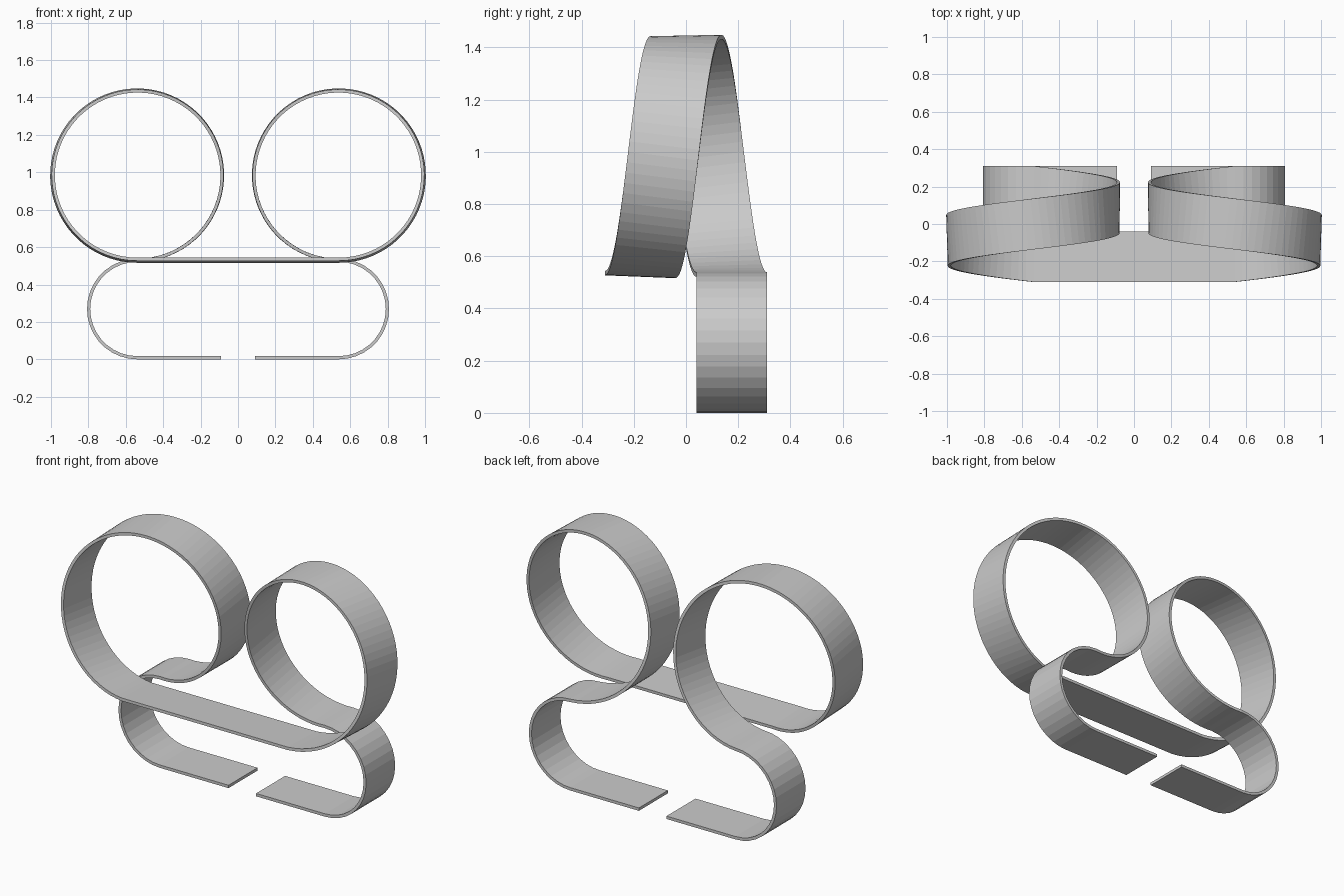
import bpy, bmesh
from math import sin, cos, pi, atan2

if "Cube" in bpy.data.objects:
    bpy.data.objects.remove(bpy.data.objects["Cube"])

WIDTH, THICK = 0.27, 0.017
YB = 0.175                       # centre line of the back ribbon; the front strip is at -YB
CX = 0.538                       # centre of both curls
Z0, Z1, Z2 = 0.0085, 0.53, 1.437 # foot, strip and loop-top heights
r, R = (Z1 - Z0) / 2, (Z2 - Z1) / 2
ROLL = 0.04                      # slight tilt gained along the loop
SLOPE = atan2(2 * YB, 2 * pi * R)
N_SMALL, N_LOOP = 18, 72

# Path of the right half: x, y, z, heading in the xz plane, sideways skew, roll
path = [(0.09, YB, Z0, 0, 0, 0)]
for i in range(N_SMALL + 1):     # small curl of the foot
    a = pi * i / N_SMALL
    path.append((CX + r * sin(a), YB, Z0 + r - r * cos(a), a, 0, 0))
for i in range(1, N_LOOP + 1):   # big loop sliding from back to front
    t = i / N_LOOP
    p = 2 * pi * t
    skew = SLOPE * min(1, 12 * t, 12 * (1 - t))
    path.append((CX - R * sin(p), YB - 2 * YB * t, Z1 + R - R * cos(p), pi - p, skew, ROLL * t))
path.append((0, -YB, Z1, -pi, 0, ROLL))   # middle of the front strip

# Sweep a flat rectangular section along the path
bm = bmesh.new()
rings = []
for x, y, z, a, skew, roll in path:
    ring = []
    for u, v in ((-1, -1), (1, -1), (1, 1), (-1, 1)):
        w = u * WIDTH / 2
        n = v * THICK / 2 + w * roll
        s = w * sin(skew)
        ring.append(bm.verts.new((x + s * cos(a) - n * sin(a),
                                  y + w * cos(skew) - v * THICK / 2 * roll,
                                  z + s * sin(a) + n * cos(a))))
    rings.append(ring)
for A, B in zip(rings, rings[1:]):
    for k in range(4):
        j = (k + 1) % 4
        bm.faces.new((A[k], A[j], B[j], B[k]))
bm.faces.new(rings[0])           # cap the foot end only; the other end meets its mirror
bmesh.ops.recalc_face_normals(bm, faces=bm.faces)

mesh = bpy.data.meshes.new("looped_ribbon")
bm.to_mesh(mesh)
bm.free()
ribbon = bpy.data.objects.new("looped_ribbon", mesh)
bpy.context.collection.objects.link(ribbon)

# Mirror to the left half
mirror = ribbon.modifiers.new("mirror", 'MIRROR')
mirror.use_axis = (True, False, False)
mirror.use_clip = True
